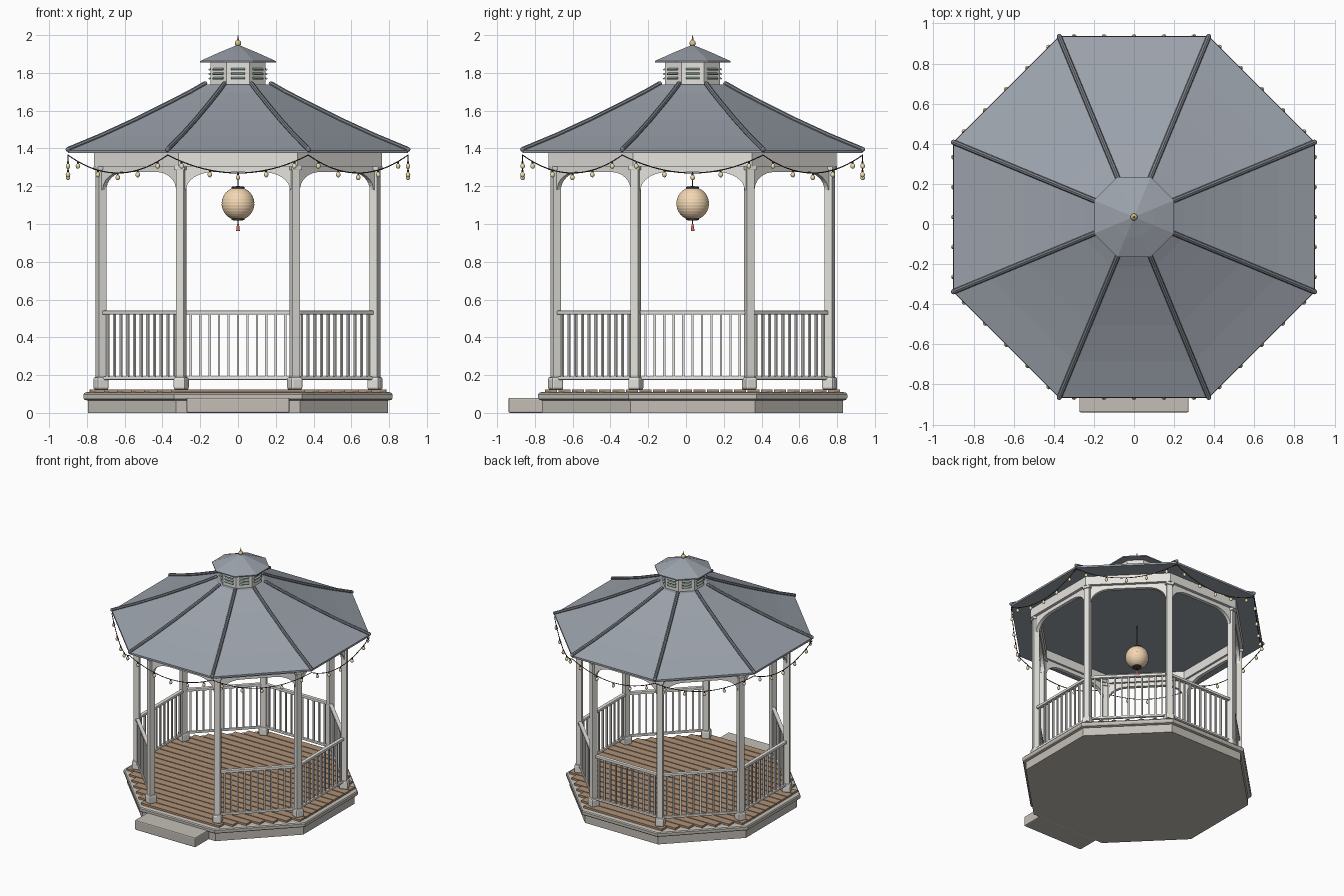
import bpy, bmesh
from math import pi, cos, sin, radians, tan
from mathutils import Matrix, Vector

if "Cube" in bpy.data.objects:
    bpy.data.objects.remove(bpy.data.objects["Cube"])

CEN = Matrix.Translation((0, 0.035, 0))
K = cos(pi / 8)
T8 = tan(pi / 8)


def mat(name, c):
    m = bpy.data.materials.new(name)
    m.diffuse_color = (*c, 1)
    m.use_nodes = True
    m.node_tree.nodes["Principled BSDF"].inputs["Base Color"].default_value = m.diffuse_color
    return m


PAINT = mat("paint", (0.78, 0.77, 0.73))
STONE = mat("stone", (0.55, 0.52, 0.47))
WOOD = mat("deck_wood", (0.42, 0.28, 0.18))
SLATE = mat("slate", (0.33, 0.36, 0.41))
DARK = mat("ridge_dark", (0.2, 0.22, 0.25))
GREEN = mat("louver_green", (0.33, 0.42, 0.38))
GOLD = mat("gold", (0.72, 0.55, 0.28))
BLACK = mat("black", (0.06, 0.05, 0.05))
PAPER = mat("paper", (0.9, 0.68, 0.45))
RED = mat("red", (0.7, 0.15, 0.1))
BULB = mat("bulb", (0.9, 0.75, 0.45))


def finish(name, bm, m, smooth=False, bevel=0):
    bmesh.ops.recalc_face_normals(bm, faces=bm.faces)
    me = bpy.data.meshes.new(name)
    bm.to_mesh(me)
    bm.free()
    ob = bpy.data.objects.new(name, me)
    bpy.context.collection.objects.link(ob)
    ob.matrix_world = CEN
    me.materials.append(m)
    if bevel:
        b = ob.modifiers.new("bevel", 'BEVEL')
        b.width, b.segments = bevel, 2
    if smooth:
        bpy.context.view_layer.objects.active = ob
        ob.select_set(True)
        bpy.ops.object.shade_smooth_by_angle(angle=radians(35))
        ob.select_set(False)
    return ob


def box(bm, lo, hi, M=Matrix()):
    lo, hi = Vector(lo), Vector(hi)
    d = hi - lo
    bmesh.ops.create_cube(bm, size=1, matrix=M @ Matrix.Translation((lo + hi) / 2) @ Matrix.Diagonal((*d, 1)))


def rod(bm, p, q, r, n=8):
    p, q = Vector(p), Vector(q)
    d = q - p
    bmesh.ops.create_cone(bm, cap_ends=True, segments=n, radius1=r, radius2=r, depth=d.length,
                          matrix=Matrix.Translation((p + q) / 2) @ d.to_track_quat('Z', 'Y').to_matrix().to_4x4())


def lathe(bm, prof, n=8, closed=False):
    # octagon profiles are given by apothem, round ones by radius
    k = K if n == 8 else 1
    rings = [[bm.verts.new((r / k * cos((i + .5) * 2 * pi / n), r / k * sin((i + .5) * 2 * pi / n), z))
              for i in range(n)] for r, z in prof]
    pairs = list(zip(rings, rings[1:])) + ([(rings[-1], rings[0])] if closed else [])
    for a, b in pairs:
        for i in range(n):
            j = (i + 1) % n
            bm.faces.new((a[i], a[j], b[j], b[i]))
    if not closed:
        bm.faces.new(rings[0])
        bm.faces.new(rings[-1])


def turned(name, prof, m, n=8, closed=False, smooth=False):
    bm = bmesh.new()
    lathe(bm, prof, n, closed)
    return finish(name, bm, m, smooth)


side = [Matrix.Rotation(k * pi / 4, 4, 'Z') for k in range(8)]
corner = [Matrix.Rotation((k + .5) * pi / 4, 4, 'Z') for k in range(8)]

# base, slab and step
turned("base_plinth", [(.795, 0), (.795, .07)], STONE)
turned("base_slab", [(.8, .066), (.813, .07), (.819, .08), (.819, .098), (.813, .106), (.8, .11)], STONE)
bm = bmesh.new()
box(bm, (-.273, -.975, 0), (.273, -.79, .08))
finish("step", bm, STONE, bevel=.008)

# deck boards, each cut to the octagon width
bm = bmesh.new()
N, A = 22, .785
p = 2 * A / N
for i in range(N):
    y = -A + (i + .5) * p
    hx = min(A, A * (1 + T8) - abs(y) - p * .1)
    box(bm, (-hx, y - p / 2 + .004, .105), (hx, y + p / 2 - .004, .125))
finish("deck_boards", bm, WOOD)

# posts with feet and caps
posts, feet, caps = bmesh.new(), bmesh.new(), bmesh.new()
R = .785
for M in corner:
    box(posts, (-.0225, -R - .0225, .12), (.0225, -R + .0225, 1.32), M)
    box(feet, (-.034, -R - .034, .122), (.034, -R + .034, .19), M)
    box(caps, (-.031, -R - .031, 1.285), (.031, -R + .031, 1.307), M)
finish("posts", posts, PAINT, bevel=.003)
finish("post_feet", feet, PAINT, bevel=.012)
finish("post_caps", caps, PAINT, bevel=.004)

# railings on every side but the front
rails, bal = bmesh.new(), bmesh.new()
AP = .725
for M in side[1:]:
    box(rails, (-.278, -AP - .015, .52), (.278, -AP + .015, .542), M)
    box(rails, (-.278, -AP - .011, .175), (.278, -AP + .011, .193), M)
    for i in range(11):
        x = (i - 5) * .05
        box(bal, (x - .006, -AP - .006, .185), (x + .006, -AP + .006, .53), M)
finish("rails", rails, PAINT, bevel=.005)
finish("balusters", bal, PAINT)

# header beam and arched valances
turned("header_beam", [(.762, 1.305), (.762, 1.38), (.695, 1.38), (.695, 1.305)], PAINT, closed=True)
bm = bmesh.new()
arc = [(.13 + .145 * cos(t * pi / 16), 1.18 + .095 * sin(t * pi / 16)) for t in range(9)]
outline = [(.285, 1.31), (.285, 1.18)] + arc
outline += [(-x, z) for x, z in reversed(outline)]
for M in side:
    f = bm.faces.new([bm.verts.new(M @ Vector((x, -AP - .014, z))) for x, z in outline])
    g = bmesh.ops.extrude_face_region(bm, geom=[f])["geom"]
    bmesh.ops.translate(bm, vec=M.to_3x3() @ Vector((0, .028, 0)),
                        verts=[v for v in g if isinstance(v, bmesh.types.BMVert)])
finish("arched_valances", bm, PAINT)

# roof with ridge ribs
slope = [(.9, 1.39), (.72, 1.465), (.54, 1.548), (.36, 1.638), (.25, 1.695), (.175, 1.738)]
turned("roof", [(.9, 1.375)] + slope, SLATE)
bm = bmesh.new()
for M in corner:
    pts = [M @ Vector((0, -a / K, z + .005)) for a, z in slope]
    for a, b in zip(pts, pts[1:]):
        rod(bm, a, b, .013)
    for q in pts:
        bmesh.ops.create_icosphere(bm, subdivisions=2, radius=.013, matrix=Matrix.Translation(q))
finish("ridge_ribs", bm, DARK, smooth=True)

# cupola, louvers, cap and finial
turned("cupola", [(.145, 1.71), (.145, 1.862)], PAINT)
bm = bmesh.new()
for M in side:
    for z in (1.772, 1.796, 1.82):
        L = M @ Matrix.Translation((0, -.147, z)) @ Matrix.Rotation(radians(30), 4, 'X')
        box(bm, (-.036, -.009, -.004), (.036, .009, .004), L)
finish("louvers", bm, GREEN)
turned("cupola_roof", [(.2, 1.855), (.2, 1.863), (.1, 1.908), (.008, 1.946)], SLATE)
ball = [(.017 * cos(t * pi / 12), 1.957 + .017 * sin(t * pi / 12)) for t in range(-5, 6)]
turned("finial", [(.009, 1.935)] + ball + [(.005, 1.978), (.001, 2.0)], GOLD, n=16, smooth=True)

# paper lantern with ribbed body
body = []
for i in range(49):
    t = -1.18 + 2.36 * i / 48
    r = .087 - (.0015 if i % 4 == 0 else 0)
    body.append((r * cos(t), 1.108 + .087 * sin(t)))
turned("lantern_body", body, PAPER, n=32, smooth=True)
turned("lantern_top_cap", [(.034, 1.183), (.034, 1.197), (.01, 1.2)], BLACK, n=24)
turned("lantern_bottom_cap", [(.02, 1.018), (.034, 1.022), (.034, 1.034)], BLACK, n=24)
bm = bmesh.new()
rod(bm, (0, 0, 1.19), (0, 0, 1.38), .003)
rod(bm, (0, 0, .99), (0, 0, 1.02), .003)
finish("lantern_cord", bm, BLACK)
turned("lantern_tassel", [(.01, .963), (.008, .985), (.005, .998), (.002, 1.003)], RED, n=12)

# swagged string lights hung from the eave corners
wire, sock, bulbs = bmesh.new(), bmesh.new(), bmesh.new()
H = .9 * T8


def swag(t):
    return Vector(((2 * t - 1) * H, -.9, 1.365 - .095 * 4 * t * (1 - t)))


for M in side:
    pts = [M @ swag(i / 20) for i in range(21)]
    for a, b in zip(pts, pts[1:]):
        rod(wire, a, b, .003, 6)
    for i in range(5):
        q = M @ swag((i + .5) / 5)
        rod(sock, q, q - Vector((0, 0, .014)), .005)
        bmesh.ops.create_uvsphere(bulbs, u_segments=12, v_segments=8, radius=.012,
                                  matrix=Matrix.Translation(q - Vector((0, 0, .024))) @ Matrix.Diagonal((1, 1, 1.2, 1)))
finish("light_wire", wire, BLACK)
finish("light_sockets", sock, BLACK)
finish("light_bulbs", bulbs, BULB, smooth=True)
